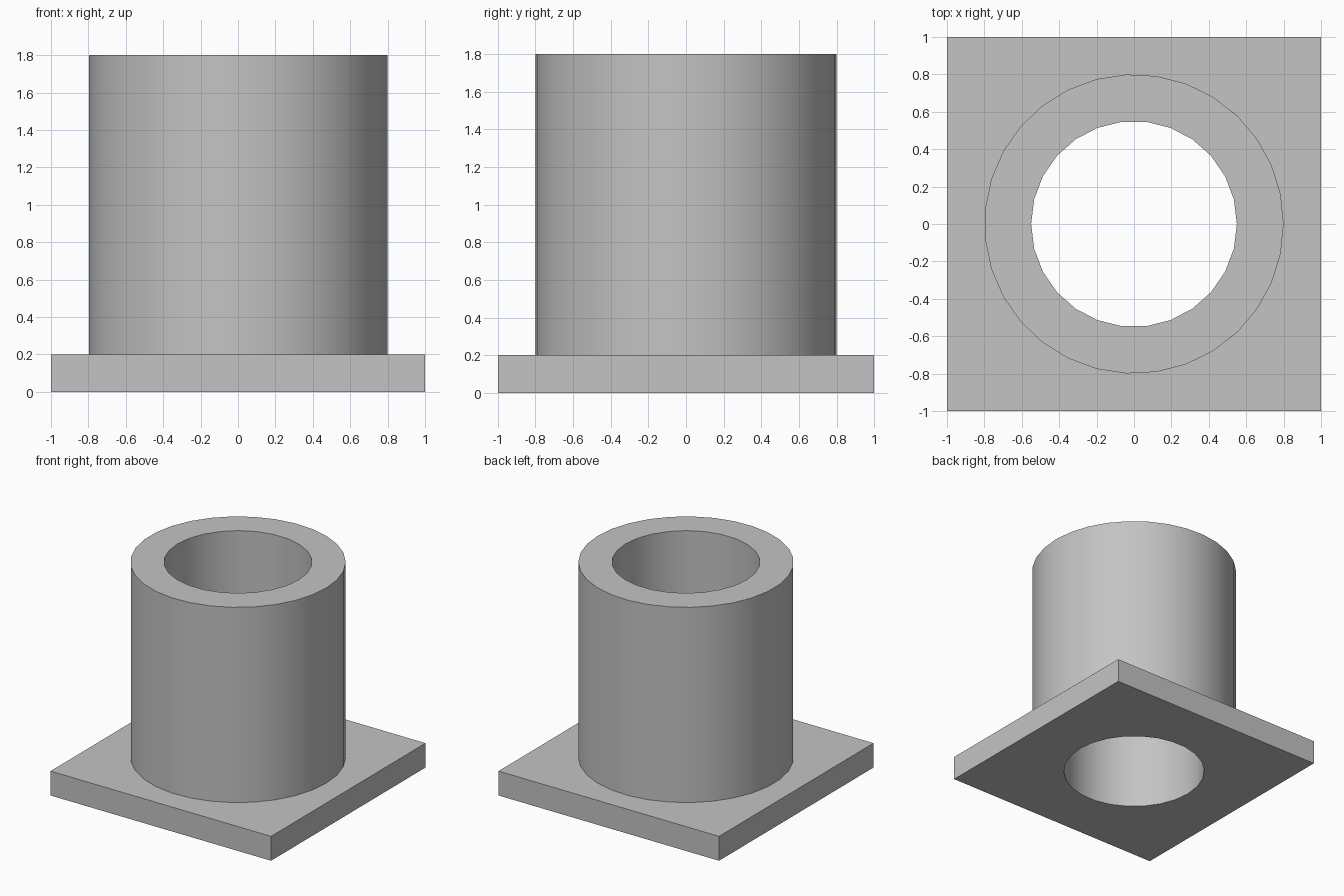
import bpy

cube = bpy.data.objects.get("Cube")
if cube:
    bpy.data.objects.remove(cube, do_unlink=True)

# Plain grey material
grey = bpy.data.materials.new("plain_grey")
grey.use_nodes = True
grey.diffuse_color = (0.55, 0.55, 0.55, 1)
grey.node_tree.nodes["Principled BSDF"].inputs["Base Color"].default_value = (0.55, 0.55, 0.55, 1)


def cylinder(name, sides, radius, bottom, top):
    """Upright cylinder with its first corner on +x."""
    bpy.ops.mesh.primitive_cylinder_add(
        vertices=sides, radius=radius, depth=top - bottom,
        location=(0, 0, (bottom + top) / 2), rotation=(0, 0, -1.5707963))
    obj = bpy.context.object
    obj.name = name
    obj.data.materials.append(grey)
    return obj


def combine(target, tool, operation):
    """Apply a boolean and remove the tool."""
    mod = target.modifiers.new(operation.lower(), 'BOOLEAN')
    mod.object = tool
    mod.operation = operation
    mod.solver = 'EXACT'
    bpy.context.view_layer.objects.active = target
    bpy.ops.object.modifier_apply(modifier=mod.name)
    bpy.data.objects.remove(tool, do_unlink=True)


# Square base plate
bpy.ops.mesh.primitive_cube_add(size=1, location=(0, 0, 0.1))
sleeve = bpy.context.object
sleeve.name = "flanged_sleeve"
sleeve.scale = (2, 2, 0.2)
bpy.ops.object.transform_apply(location=True, rotation=True, scale=True)
sleeve.data.materials.append(grey)

# Round sleeve on the plate, then the bore through both
combine(sleeve, cylinder("sleeve_body", 31, 0.8, 0.1, 1.8), 'UNION')
combine(sleeve, cylinder("bore", 26, 0.55, -0.5, 2.5), 'DIFFERENCE')

# Smooth round walls, sharp rims
bpy.ops.object.select_all(action='DESELECT')
sleeve.select_set(True)
bpy.context.view_layer.objects.active = sleeve
bpy.ops.object.shade_smooth_by_angle(angle=0.6)
